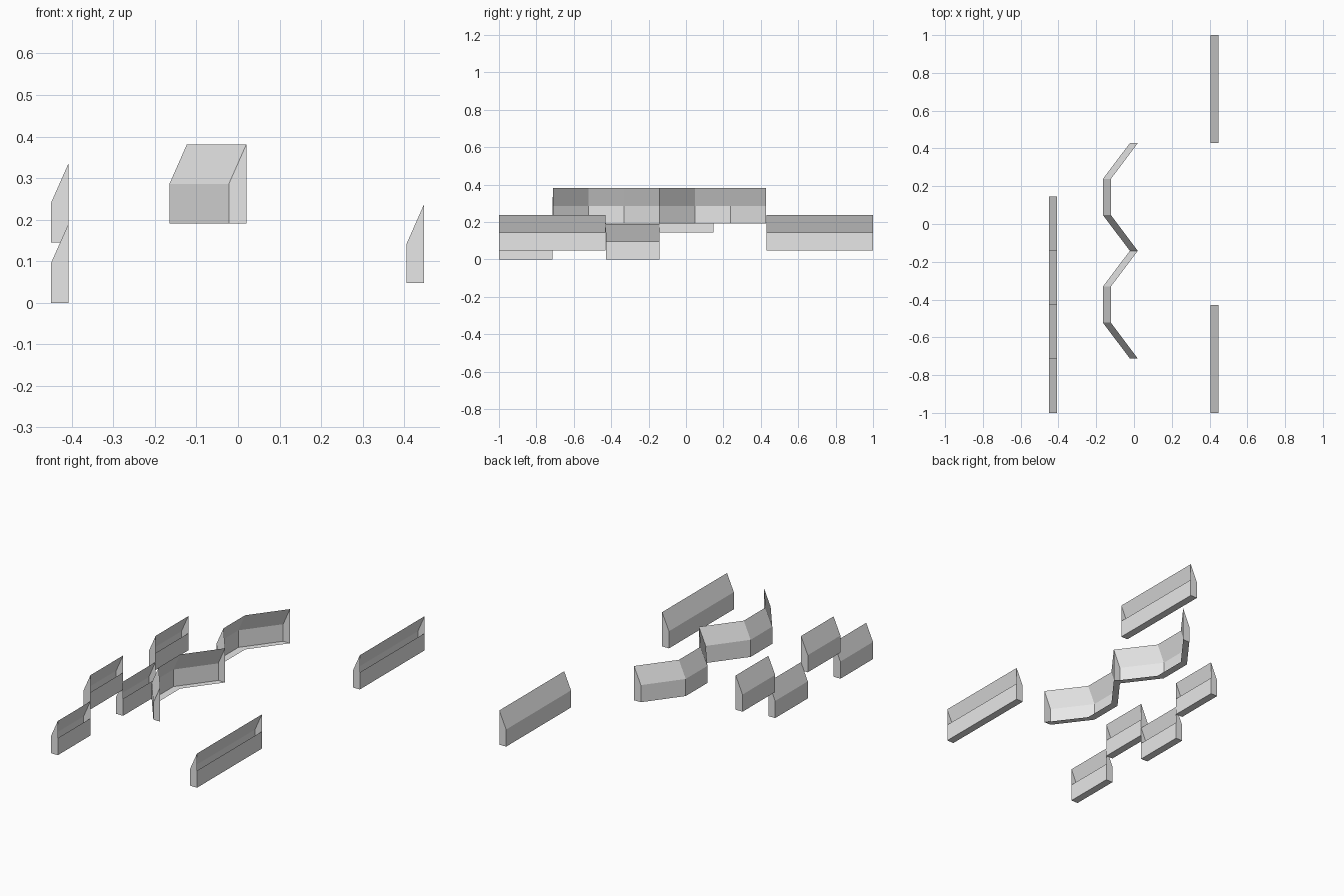
import bpy
import bmesh

cube = bpy.data.objects.get("Cube")
if cube:
    bpy.data.objects.remove(cube, do_unlink=True)

# One plain grey for every wall
grey = bpy.data.materials.new("light_grey")
grey.use_nodes = True
colour = (0.8, 0.8, 0.8, 1.0)
grey.diffuse_color = colour
grey.node_tree.nodes["Principled BSDF"].inputs["Base Color"].default_value = colour

DEPTH = 0.042   # wall depth along x
STEP = 0.095    # height of the upright part, and of the sloped part


def wall(name, path, base, closed_front):
    """Sweep a sloped wall section along a path of (x, y) outer points."""
    bm = bmesh.new()
    rings = []
    for x, y in path:
        section = [(x + DEPTH, base + 2 * STEP), (x, base + STEP), (x, base),
                   (x + DEPTH, base), (x + DEPTH, base + STEP)]
        rings.append([bm.verts.new((px, y, pz)) for px, pz in section])
    # Slope, outer wall, floor and, on straight walls, the low inner wall
    strips = 4 if closed_front else 3
    for a, b in zip(rings, rings[1:]):
        for i in range(strips):
            bm.faces.new((a[i], b[i], b[i + 1], a[i + 1]))
    # End plates
    bm.faces.new(rings[0])
    bm.faces.new(list(reversed(rings[-1])))
    bmesh.ops.recalc_face_normals(bm, faces=bm.faces)
    mesh = bpy.data.meshes.new(name)
    bm.to_mesh(mesh)
    bm.free()
    mesh.materials.append(grey)
    obj = bpy.data.objects.new(name, mesh)
    bpy.context.collection.objects.link(obj)
    return obj


# Four short walls in a row, alternating low and raised
SHORT = 0.2865
for i in range(4):
    y = -1 + i * SHORT
    wall(f"short_wall_{i + 1}", [(-0.45, y), (-0.45, y + SHORT)],
         0.145 * (i % 2), True)

# Two long walls on the other side
for name, y in (("front", -1.0), ("back", 0.43)):
    wall(f"long_wall_{name}", [(0.406, y), (0.406, y + 0.57)], 0.048, True)

# Two angled bays joined end to end, open towards +x
for name, y in (("front", -0.712), ("back", -0.142)):
    bay = [(-0.022, y), (-0.165, y + 0.19), (-0.165, y + 0.38), (-0.022, y + 0.57)]
    wall(f"angled_bay_{name}", bay, 0.191, False)
